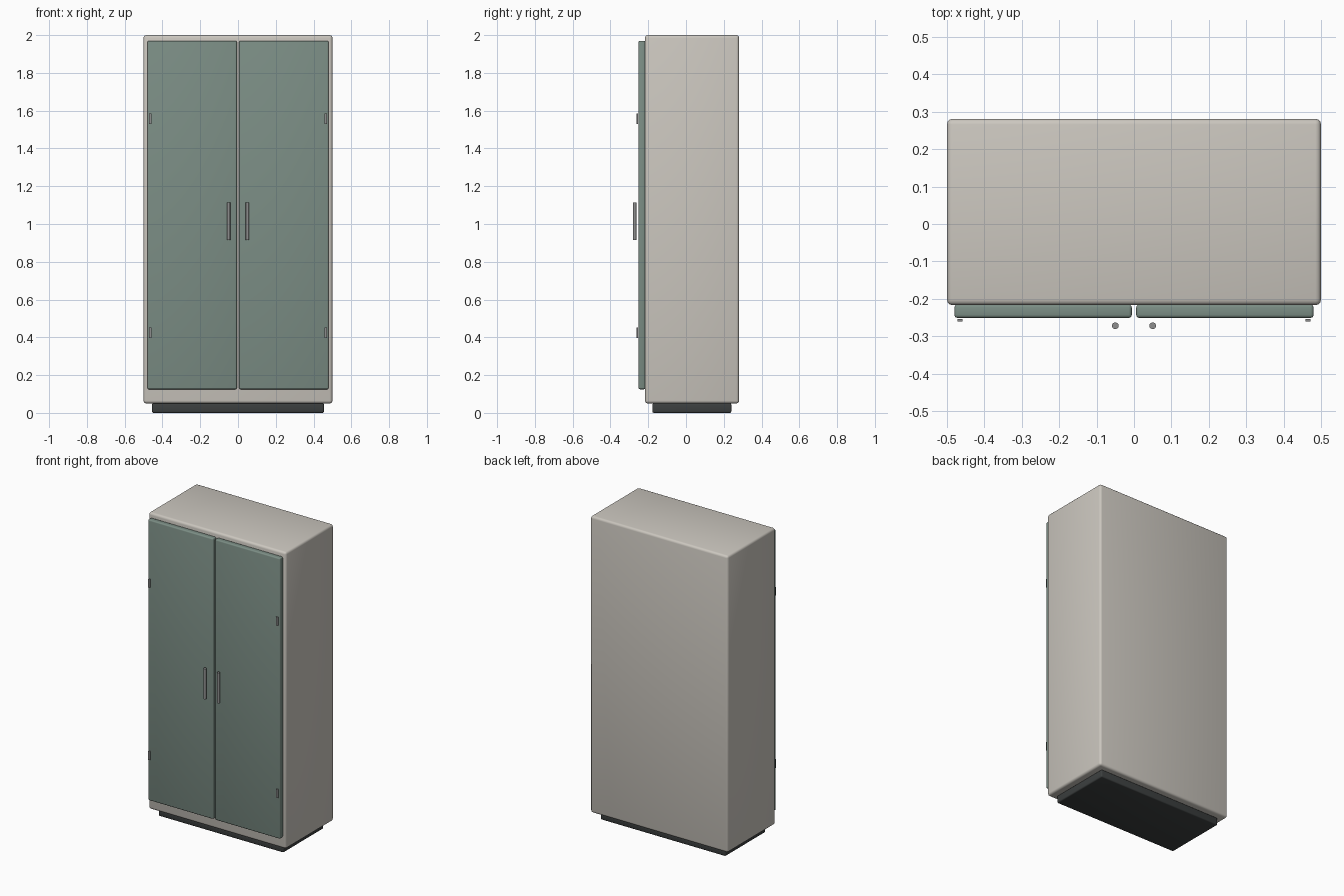
import bpy
import math

old = bpy.data.objects.get("Cube")
if old:
    bpy.data.objects.remove(old, do_unlink=True)


def make_material(name, rgb, roughness=0.5, metallic=0.0):
    mat = bpy.data.materials.new(name)
    mat.use_nodes = True
    shader = mat.node_tree.nodes["Principled BSDF"]
    shader.inputs["Base Color"].default_value = (*rgb, 1)
    shader.inputs["Roughness"].default_value = roughness
    shader.inputs["Metallic"].default_value = metallic
    mat.diffuse_color = (*rgb, 1)
    return mat


def finish(obj, name, mat, bevel):
    obj.name = name
    obj.data.materials.append(mat)
    bpy.ops.object.transform_apply(location=False, rotation=False, scale=True)
    if bevel:
        mod = obj.modifiers.new("soft_edges", "BEVEL")
        mod.width = bevel
        mod.segments = 3
        bpy.ops.object.modifier_apply(modifier=mod.name)
    bpy.ops.object.shade_smooth_by_angle(angle=math.radians(35))
    return obj


def box(name, low, high, mat, bevel=0.0):
    centre = [(a + b) / 2 for a, b in zip(low, high)]
    bpy.ops.mesh.primitive_cube_add(size=1, location=centre)
    obj = bpy.context.object
    obj.scale = [b - a for a, b in zip(low, high)]
    return finish(obj, name, mat, bevel)


def mirrored_box(name, low, high, side, mat, bevel=0.0):
    xs = sorted((side * low[0], side * high[0]))
    return box(name, (xs[0], *low[1:]), (xs[1], *high[1:]), mat, bevel)


cream = make_material("cream_paint", (0.60, 0.57, 0.52))
green = make_material("green_paint", (0.20, 0.27, 0.235))
dark = make_material("dark_plinth", (0.045, 0.05, 0.05))
metal = make_material("grey_metal", (0.27, 0.27, 0.27), 0.35)

# Carcass and recessed plinth
box("cabinet_body", (-0.5, -0.217, 0.05), (0.5, 0.281, 2.0), cream, 0.015)
box("plinth", (-0.455, -0.178, 0), (0.455, 0.24, 0.051), dark, 0.008)

# Doors with their pulls and hinges, mirrored about the centre
for side, label in ((1, "left"), (-1, "right")):
    mirrored_box(f"{label}_door", (0.006, -0.251, 0.125), (0.48, -0.215, 1.97),
                 side, green, 0.008)

    bpy.ops.mesh.primitive_cylinder_add(vertices=20, radius=0.009, depth=0.2,
                                        location=(side * 0.05, -0.272, 1.015))
    finish(bpy.context.object, f"{label}_handle", metal, 0)

    for level, z in (("lower", 0.425), ("upper", 1.557)):
        mirrored_box(f"{label}_{level}_hinge", (0.459, -0.261, z - 0.028),
                     (0.472, -0.254, z + 0.028), side, metal)
